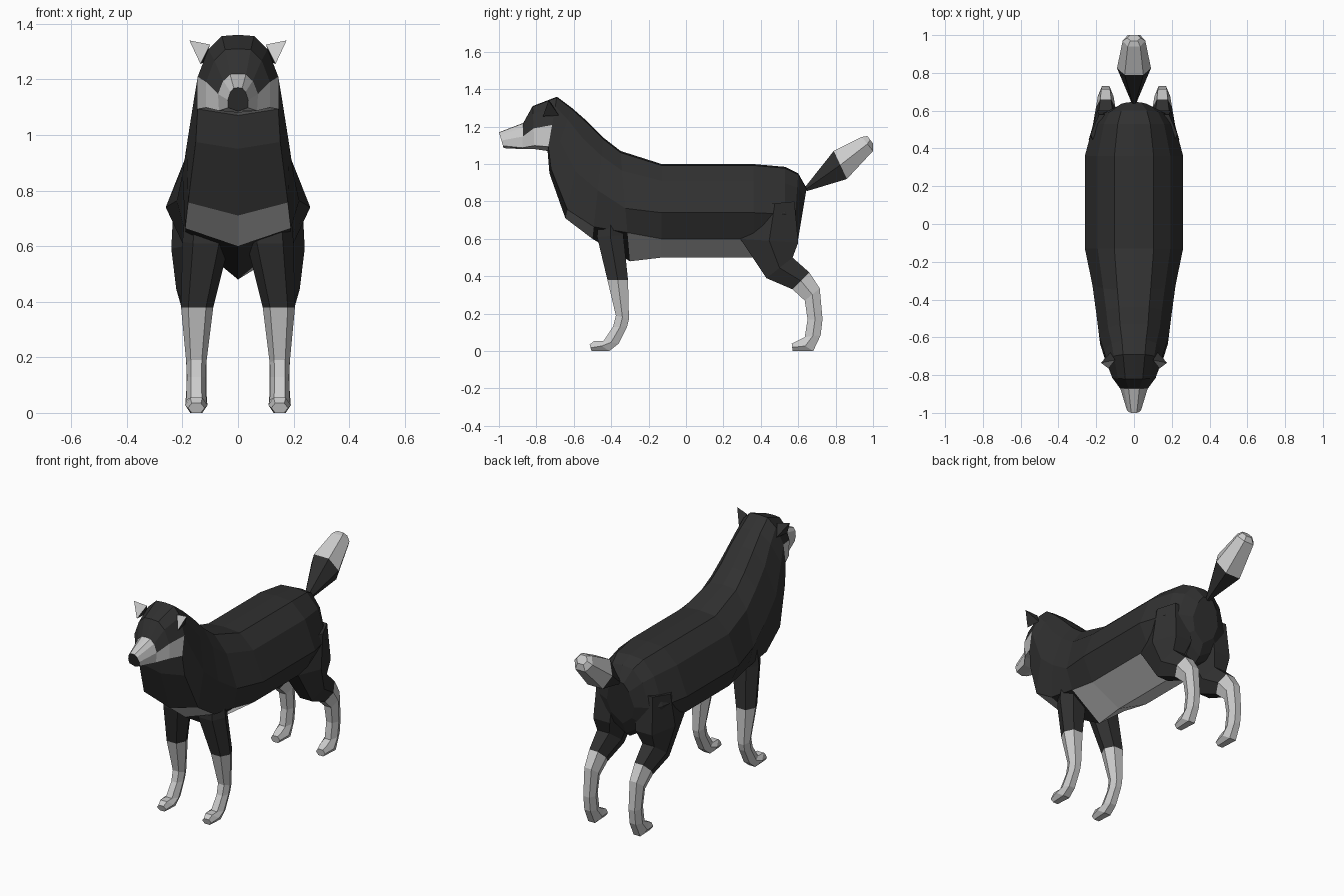
import bpy, bmesh
from mathutils import Vector

if "Cube" in bpy.data.objects:
    bpy.data.objects.remove(bpy.data.objects["Cube"])

dark = bpy.data.materials.new("dark_fur")
dark.diffuse_color = (0.03, 0.03, 0.03, 1)
dark.use_nodes = True
dark.node_tree.nodes["Principled BSDF"].inputs["Base Color"].default_value = dark.diffuse_color
pale = bpy.data.materials.new("pale_fur")
pale.diffuse_color = (0.8, 0.8, 0.8, 1)
pale.use_nodes = True
pale.node_tree.nodes["Principled BSDF"].inputs["Base Color"].default_value = pale.diffuse_color


def finish(name, bm):
    bmesh.ops.recalc_face_normals(bm, faces=bm.faces)
    me = bpy.data.meshes.new(name)
    bm.to_mesh(me)
    bm.free()
    me.materials.append(dark)
    me.materials.append(pale)
    ob = bpy.data.objects.new(name, me)
    bpy.context.collection.objects.link(ob)
    return ob


def loft(name, rings, is_pale, caps=(0, 0)):
    """Skin a list of rings; is_pale(segment, strip) picks the colour."""
    bm = bmesh.new()
    vs = [[bm.verts.new(p) for p in r] for r in rings]
    n = len(vs[0])
    for i in range(len(vs) - 1):
        for j in range(n):
            k = (j + 1) % n
            f = bm.faces.new((vs[i][j], vs[i][k], vs[i + 1][k], vs[i + 1][j]))
            f.material_index = int(is_pale(i, j))
    for ring, m in ((vs[0], caps[0]), (vs[-1], caps[1])):
        bm.faces.new(ring).material_index = m
    return finish(name, bm)


def body_ring(yt, zt, yb, zb, w, lx, lt):
    """Ten-sided section from a top point to a bottom point."""
    half = [(0, 0), (.4, .015), (.74, .18), (1, .52), (lx, lt), (0, 1)]
    full = half + [(-x, t) for x, t in half[-2:0:-1]]
    return [Vector((x * w, yt + (yb - yt) * t, zt + (zb - zt) * t)) for x, t in full]


def limb_ring(yf, zf, yr, zr, xc, hx):
    """Six-sided section from a front point to a rear point."""
    pts = [(.55, 0), (1, .5), (.55, 1), (-.55, 1), (-1, .5), (-.55, 0)]
    return [Vector((xc + x * hx, yf + (yr - yf) * t, zf + (zr - zf) * t)) for x, t in pts]


# Torso, neck and head: top y/z, bottom y/z, half width, lower-edge width and height
torso = [
    (.645, .87, .60, .60, .09, .75, .80),
    (.60, .95, .57, .53, .17, .75, .80),
    (.53, .985, .53, .50, .215, .75, .80),
    (.36, 1.0, .36, .50, .26, .75, .80),
    (-.13, 1.0, -.13, .50, .26, .75, .80),
    (-.35, 1.07, -.30, .48, .22, .85, .74),
    (-.44, 1.14, -.50, .60, .20, .95, .88),
    (-.53, 1.23, -.645, .71, .185, .97, .91),
    (-.61, 1.30, -.73, .95, .16, .95, .93),
    (-.69, 1.36, -.74, 1.07, .145, 1.0, .92),
    (-.82, 1.31, -.81, 1.08, .115, 1.0, .92),
    (-.87, 1.22, -.875, 1.08, .072, .95, .95),
    (-1.0, 1.17, -.975, 1.085, .037, .95, .85),
]


def body_pale(i, j):
    s = min(j, 9 - j)
    belly = s == 4 and i in (3, 4, 6)
    cheek = s >= 3 and i in (9, 10)
    return belly or cheek or i == 11


loft("body_and_head", [body_ring(*r) for r in torso], body_pale)

# Legs: front y/z, rear y/z, centre x, half width
front_leg = [
    (-.47, .72, -.33, .74, .11, .08),
    (-.475, .61, -.335, .62, .115, .085),
    (-.42, .38, -.31, .38, .147, .058),
    (-.375, .19, -.305, .17, .15, .036),
    (-.39, .13, -.315, .13, .15, .034),
    (-.44, .055, -.36, .04, .15, .036),
    (-.49, .055, -.41, 0, .15, .04),
    (-.515, .035, -.505, 0, .15, .03),
]
hind_leg = [
    (.37, .78, .58, .80, .13, .10),
    (.29, .60, .60, .58, .14, .10),
    (.43, .39, .57, .50, .15, .072),
    (.57, .33, .66, .42, .15, .052),
    (.635, .27, .715, .335, .15, .042),
    (.65, .17, .73, .17, .15, .036),
    (.635, .075, .72, .085, .15, .036),
    (.595, .055, .68, 0, .15, .04),
    (.565, .04, .57, 0, .15, .03),
]
for side, s in (("right", 1), ("left", -1)):
    for name, rows, first in (("front_leg", front_leg, 2), ("hind_leg", hind_leg, 3)):
        rings = [limb_ring(*r[:4], s * r[4], r[5]) for r in rows]
        loft(f"{name}_{side}", rings, lambda i, j, k=first: i >= k, (0, 1))

    # Ear: small pointed pyramid with a pale inner face
    bm = bmesh.new()
    inner, low, back, tip = [bm.verts.new((s * x, y, z)) for x, y, z in (
        (.10, -.72, 1.325), (.135, -.765, 1.255), (.125, -.68, 1.26), (.175, -.735, 1.34))]
    bm.faces.new((inner, low, tip)).material_index = 1
    for f in ((low, back, tip), (back, inner, tip), (inner, back, low)):
        bm.faces.new(f)
    finish(f"ear_{side}", bm)

# Tail
tail = [
    (.635, .875, .645, .855, 0, .012),
    (.79, 1.07, .86, .92, 0, .09),
    (.94, 1.145, 1.0, 1.07, 0, .06),
    (.97, 1.15, 1.0, 1.11, 0, .035),
]
loft("tail", [limb_ring(*r) for r in tail], lambda i, j: i >= 1, (0, 1))
